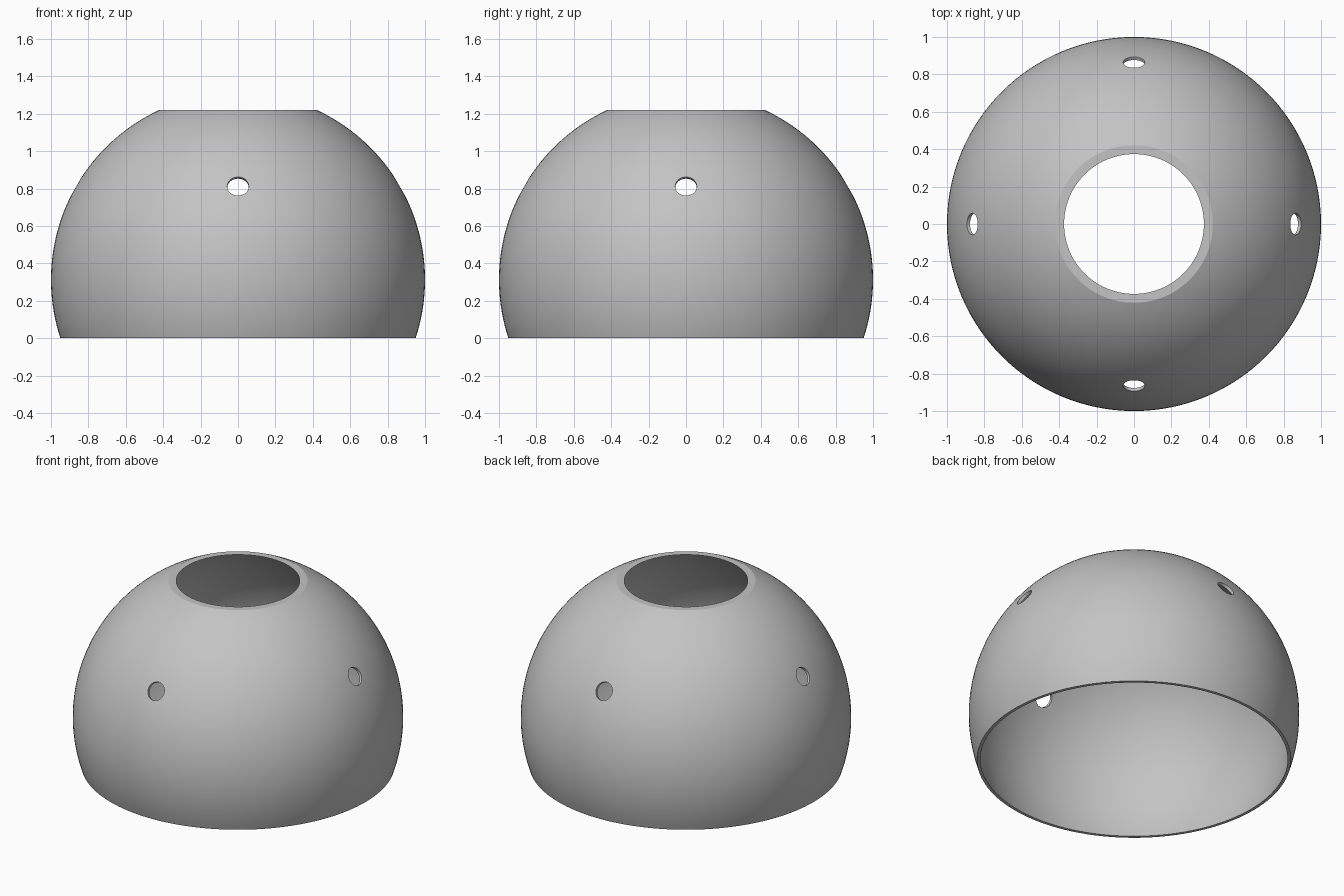
import bpy
import bmesh
from math import asin, acos, cos, sin, radians, pi
from mathutils import Vector

if "Cube" in bpy.data.objects:
    bpy.data.objects.remove(bpy.data.objects["Cube"], do_unlink=True)

CENTRE_Z = 0.313      # height of the sphere centre
TOP_Z = 1.22          # height of the flat cut on top
OUTER, INNER = 1.0, 0.981
SEGMENTS, RINGS = 128, 40

grey = bpy.data.materials.new("plain grey")
grey.use_nodes = True
colour = (0.55, 0.55, 0.55, 1)
grey.diffuse_color = colour
grey.node_tree.nodes["Principled BSDF"].inputs["Base Color"].default_value = colour


def arc(radius):
    """Profile points from the bottom cut to the top cut."""
    low = asin(-CENTRE_Z / radius)
    high = asin((TOP_Z - CENTRE_Z) / radius)
    angles = [low + (high - low) * i / RINGS for i in range(RINGS + 1)]
    return [(radius * cos(a), CENTRE_Z + radius * sin(a)) for a in angles]


# Hollow dome shell, turned from a closed profile
profile = arc(OUTER) + arc(INNER)[::-1]
bm = bmesh.new()
columns = []
for s in range(SEGMENTS):
    t = 2 * pi * s / SEGMENTS
    columns.append([bm.verts.new((r * cos(t), r * sin(t), z)) for r, z in profile])
for s in range(SEGMENTS):
    a, b = columns[s], columns[(s + 1) % SEGMENTS]
    for i in range(len(profile)):
        j = (i + 1) % len(profile)
        bm.faces.new((a[i], b[i], b[j], a[j]))
bmesh.ops.recalc_face_normals(bm, faces=bm.faces)
mesh = bpy.data.meshes.new("dome_shell")
bm.to_mesh(mesh)
bm.free()
mesh.materials.append(grey)
dome = bpy.data.objects.new("dome_shell", mesh)
bpy.context.collection.objects.link(dome)

# Four round holes drilled towards the sphere centre
for k in range(4):
    turn = k * pi / 2
    tilt = radians(30)
    axis = Vector((cos(tilt) * cos(turn), cos(tilt) * sin(turn), sin(tilt)))
    bpy.ops.mesh.primitive_cylinder_add(
        vertices=32, radius=0.058, depth=0.3,
        location=axis + Vector((0, 0, CENTRE_Z)),
        rotation=axis.to_track_quat("Z", "Y").to_euler())
    cutter = bpy.context.object
    cutter.name = "hole_cutter"
    cutter.hide_render = True
    cutter.data.materials.append(grey)
    cut = dome.modifiers.new("hole", "BOOLEAN")
    cut.operation = "DIFFERENCE"
    cut.solver = "EXACT"
    cut.object = cutter
    bpy.context.view_layer.objects.active = dome
    bpy.ops.object.modifier_apply(modifier=cut.name)
    bpy.data.objects.remove(cutter, do_unlink=True)

# Smooth shell with crisp rims
bpy.ops.object.select_all(action="DESELECT")
dome.select_set(True)
bpy.context.view_layer.objects.active = dome
bpy.ops.object.shade_smooth_by_angle(angle=radians(20))
